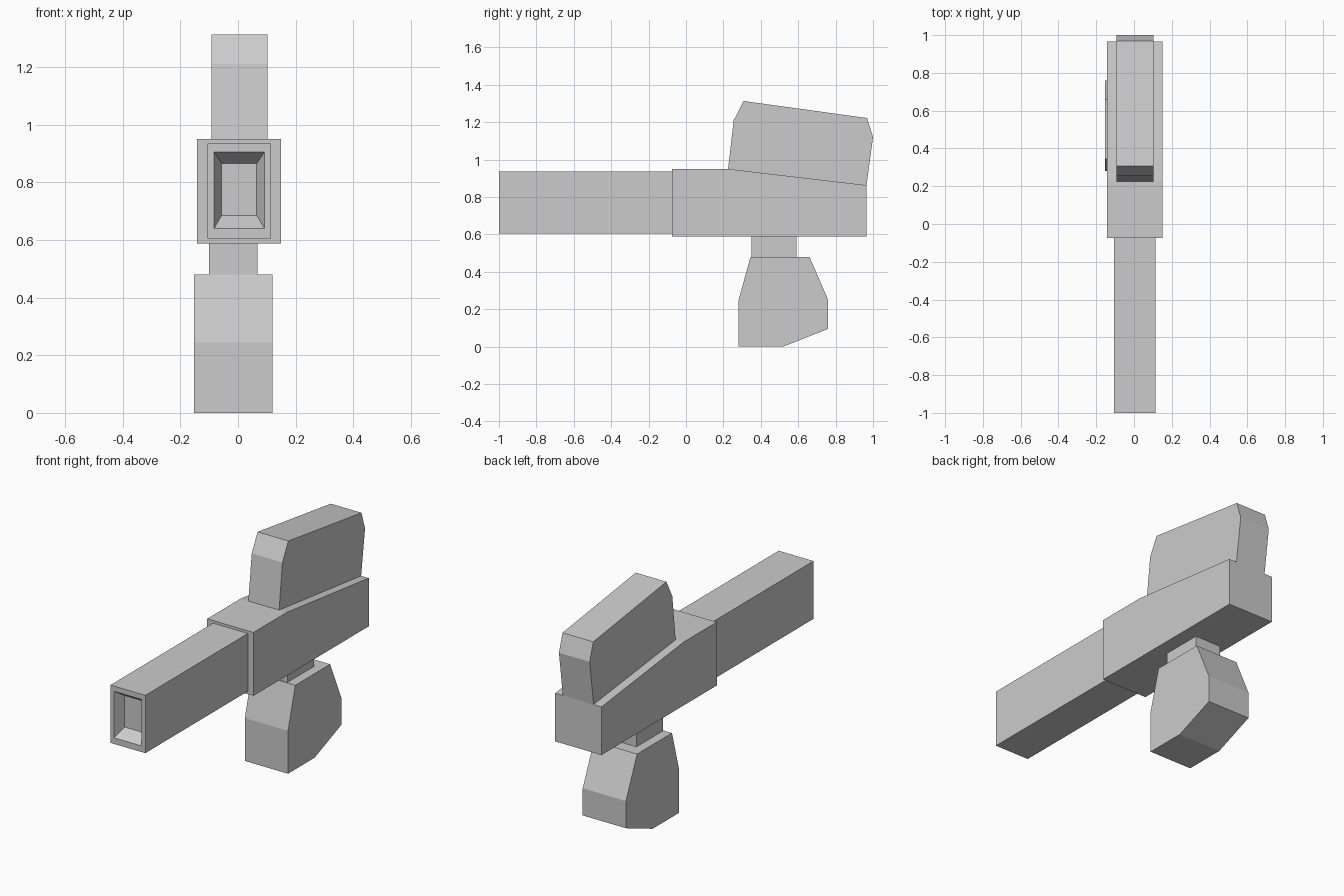
import bpy
import bmesh

cube = bpy.data.objects.get("Cube")
if cube:
    bpy.data.objects.remove(cube, do_unlink=True)

# Single flat grey
grey = bpy.data.materials.new("light_grey")
grey.use_nodes = True
colour = (0.6, 0.6, 0.6, 1)
grey.diffuse_color = colour
grey.node_tree.nodes["Principled BSDF"].inputs["Base Color"].default_value = colour


def add_part(name, bm):
    bmesh.ops.recalc_face_normals(bm, faces=bm.faces)
    mesh = bpy.data.meshes.new(name)
    bm.to_mesh(mesh)
    bm.free()
    mesh.materials.append(grey)
    obj = bpy.data.objects.new(name, mesh)
    bpy.context.collection.objects.link(obj)
    return obj


def side_profile(left, right, points):
    """Extrude a (y, z) outline across x."""
    bm = bmesh.new()
    face = bm.faces.new([bm.verts.new((left, y, z)) for y, z in points])
    result = bmesh.ops.extrude_face_region(bm, geom=[face])
    verts = [v for v in result["geom"] if isinstance(v, bmesh.types.BMVert)]
    bmesh.ops.translate(bm, verts=verts, vec=(right - left, 0, 0))
    return bm


def box_outline(y0, y1, z0, z1):
    return [(y0, z0), (y0, z1), (y1, z1), (y1, z0)]


# Barrel with a tapered recess in its muzzle
bm = side_profile(-0.105, 0.115, box_outline(-1, -0.07, 0.605, 0.935))
bm.normal_update()
muzzle = min(bm.faces, key=lambda f: f.calc_center_median().y)


def place_rectangle(face, x0, x1, y, z0, z1):
    centre = face.calc_center_median()
    for v in face.verts:
        v.co = (x0 if v.co.x < centre.x else x1, y,
                z0 if v.co.z < centre.z else z1)


bmesh.ops.inset_region(bm, faces=[muzzle], thickness=0.02)
place_rectangle(muzzle, -0.083, 0.092, -1, 0.64, 0.905)
bmesh.ops.inset_region(bm, faces=[muzzle], thickness=0.02)
place_rectangle(muzzle, -0.057, 0.065, -0.94, 0.685, 0.865)
add_part("barrel", bm)

# Receiver with a sloping rear top
add_part("receiver", side_profile(-0.142, 0.15, [
    (-0.075, 0.588), (-0.075, 0.95), (0.225, 0.95),
    (0.965, 0.863), (0.965, 0.588)]))

# Tilted block on the sloping top
add_part("top_block", side_profile(-0.092, 0.102, [
    (0.225, 0.95), (0.255, 1.21), (0.308, 1.313),
    (0.968, 1.222), (1.0, 1.12), (0.965, 0.863)]))

# Neck and lower grip
add_part("neck", side_profile(-0.1, 0.067, box_outline(0.35, 0.59, 0.48, 0.588)))
add_part("lower_grip", side_profile(-0.153, 0.12, [
    (0.28, 0), (0.28, 0.245), (0.345, 0.48), (0.66, 0.48),
    (0.76, 0.25), (0.76, 0.095), (0.52, 0)]))
